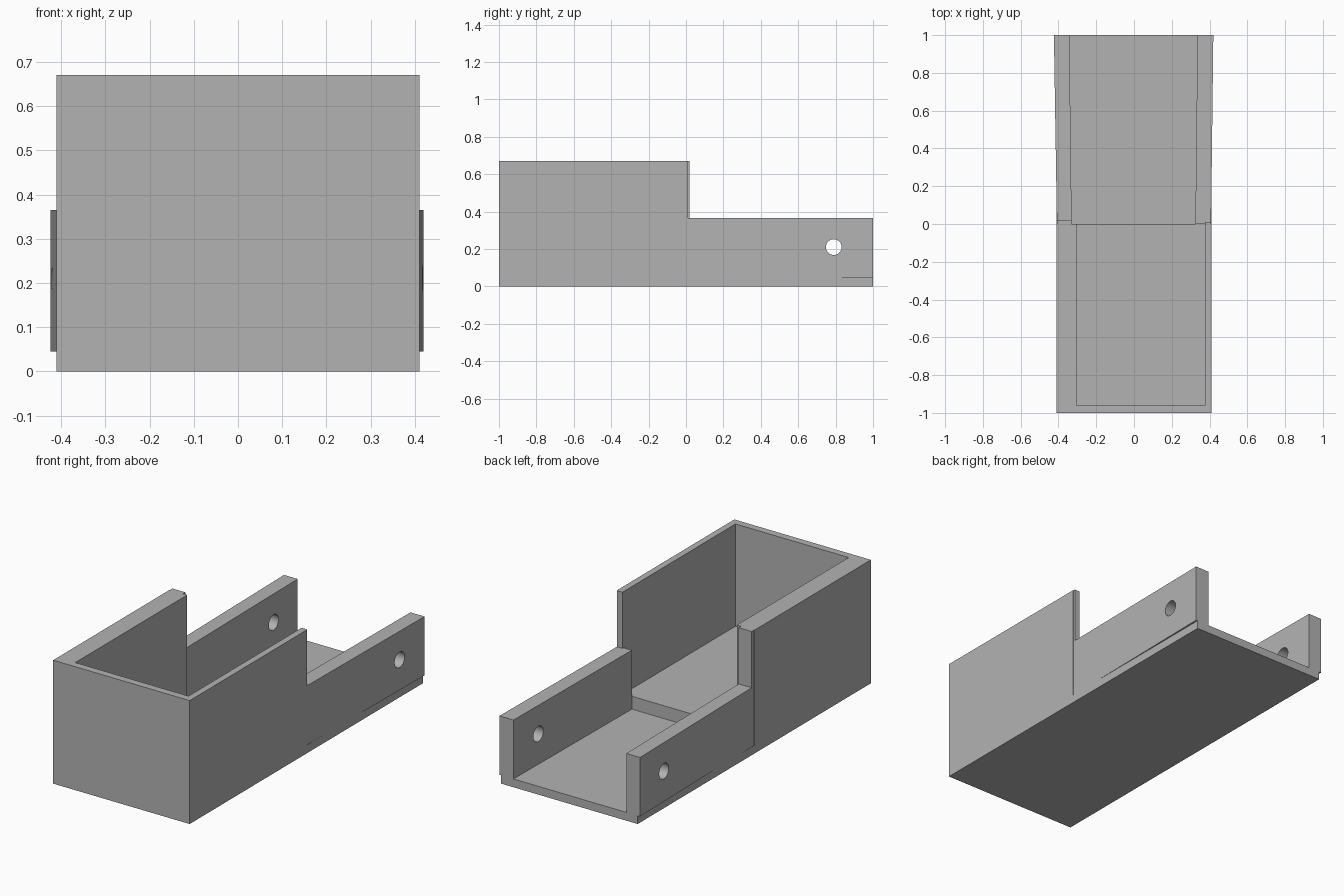
import bpy, bmesh, math

cube = bpy.data.objects.get("Cube")
if cube:
    bpy.data.objects.remove(cube, do_unlink=True)

GREY = (0.45, 0.45, 0.45, 1)
mat = bpy.data.materials.new("plain grey")
mat.use_nodes = True
mat.diffuse_color = GREY
mat.node_tree.nodes["Principled BSDF"].inputs["Base Color"].default_value = GREY

TOP, RAIL_TOP, PLATE, FLOOR = 0.67, 0.365, 0.045, 0.115


def prism(name, outline, z0, z1):
    """Extrude a plan outline from z0 up to z1."""
    bm = bmesh.new()
    face = bm.faces.new([bm.verts.new((x, y, z0)) for x, y in outline])
    new = bmesh.ops.extrude_face_region(bm, geom=[face])["geom"]
    verts = [v for v in new if isinstance(v, bmesh.types.BMVert)]
    bmesh.ops.translate(bm, verts=verts, vec=(0, 0, z1 - z0))
    bmesh.ops.recalc_face_normals(bm, faces=bm.faces)
    mesh = bpy.data.meshes.new(name)
    bm.to_mesh(mesh)
    bm.free()
    mesh.materials.append(mat)
    obj = bpy.data.objects.new(name, mesh)
    bpy.context.collection.objects.link(obj)
    return obj


def rect(x0, x1, y0, y1):
    return [(x0, y0), (x1, y0), (x1, y1), (x0, y1)]


# Tall front box: three walls, open at the back, one side thicker
prism("front_box_walls",
      [(-0.41, 0), (-0.41, -1), (0.41, -1), (0.41, 0),
       (0.375, 0), (0.375, -0.96), (-0.305, -0.96), (-0.305, 0)], 0, TOP)
prism("front_box_floor", rect(-0.305, 0.375, -0.96, 0), 0, FLOOR)

# Thin plate under the rear half
prism("rear_plate", rect(-0.41, 0.41, 0, 1), 0, PLATE)

# Short posts where the box walls run past the step
prism("right_post", rect(-0.408, -0.33, 0, 0.02), RAIL_TOP, TOP)
prism("left_post", rect(0.375, 0.407, 0, 0.01), RAIL_TOP, TOP)

# Flared rear rails, each with a round pin hole
for name, side, inner, outer_end, inner_end in (
        ("right_rail", -1, 0.33, 0.424, 0.342),
        ("left_rail", 1, 0.325, 0.42, 0.336)):
    rail = prism(name, [(side * inner, 0), (side * 0.408, 0),
                        (side * outer_end, 1), (side * inner_end, 1)],
                 PLATE, RAIL_TOP)
    bpy.ops.mesh.primitive_cylinder_add(
        vertices=32, radius=0.042, depth=0.3,
        location=(side * 0.375, 0.79, 0.21), rotation=(0, math.pi / 2, 0))
    cutter = bpy.context.object
    cutter.name = "hole_cutter"
    cutter.hide_render = True
    cutter.data.materials.append(mat)
    cut = rail.modifiers.new("pin hole", 'BOOLEAN')
    cut.operation = 'DIFFERENCE'
    cut.solver = 'EXACT'
    cut.object = cutter
    bpy.ops.object.select_all(action='DESELECT')
    rail.select_set(True)
    bpy.context.view_layer.objects.active = rail
    bpy.ops.object.modifier_apply(modifier=cut.name)
    bpy.data.objects.remove(cutter, do_unlink=True)
    bpy.ops.object.shade_smooth_by_angle(angle=math.radians(30))
